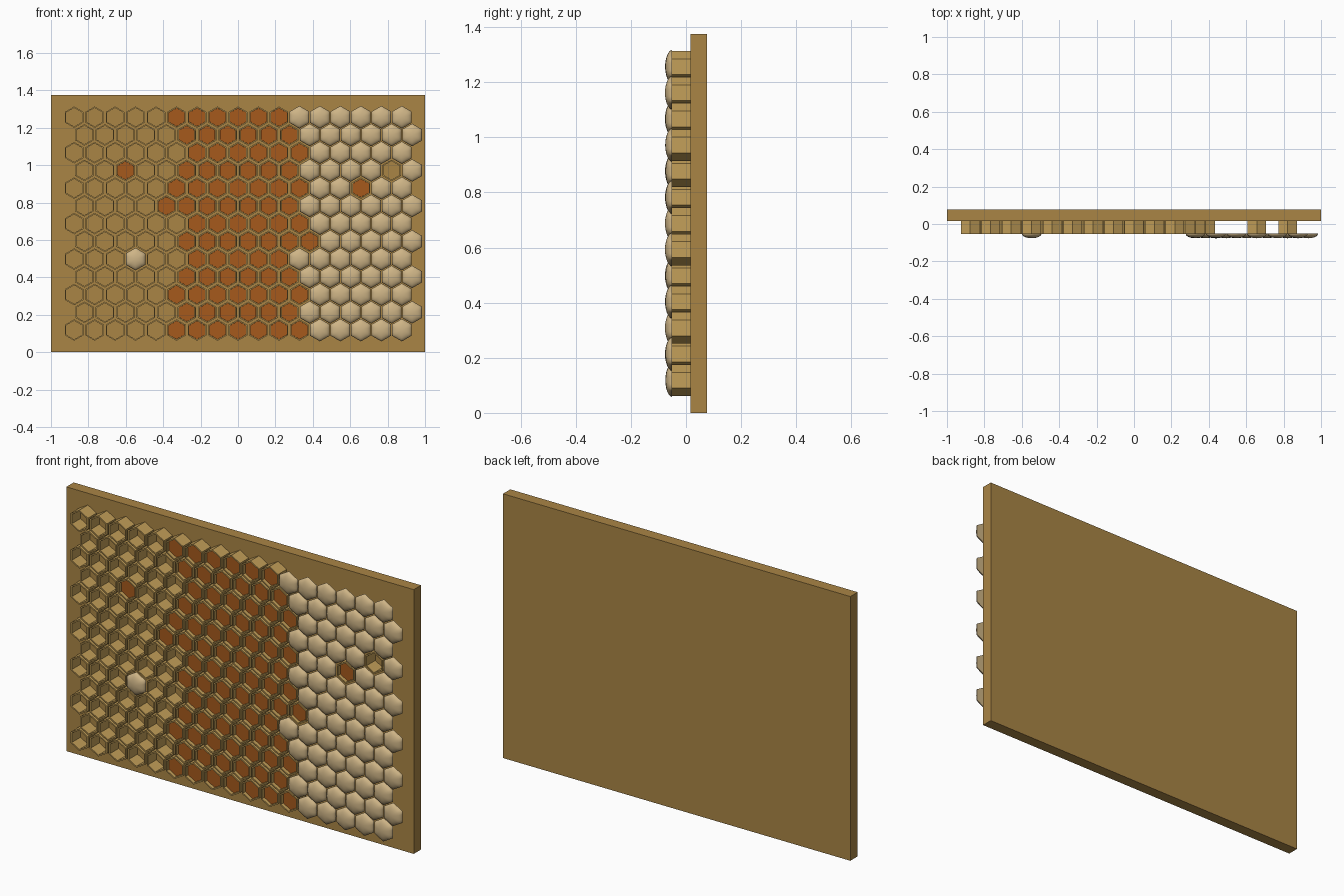
import bpy, bmesh, math, random

if "Cube" in bpy.data.objects:
    bpy.data.objects.remove(bpy.data.objects["Cube"])

random.seed(4)
D = 0.1095                      # cell pitch
ROW = D * math.sqrt(3) / 2      # row pitch
H = 1.375                       # board height
BOARD_Y, FRONT_Y, BACK_Y = 0.017, -0.054, 0.077


def material(name, rgb):
    m = bpy.data.materials.new(name)
    m.diffuse_color = (*rgb, 1)
    m.use_nodes = True
    m.node_tree.nodes["Principled BSDF"].inputs["Base Color"].default_value = m.diffuse_color
    return m


def finish(bm, name, mat):
    bmesh.ops.recalc_face_normals(bm, faces=bm.faces)
    me = bpy.data.meshes.new(name)
    bm.to_mesh(me)
    bm.free()
    ob = bpy.data.objects.new(name, me)
    bpy.context.collection.objects.link(ob)
    me.materials.append(mat)
    return ob


def ring(bm, cx, cz, r, y, n=6, round_=0.0):
    # pointy-top hexagon outline, blended towards a circle by round_
    out = []
    for i in range(n):
        a = 2 * math.pi * i / n
        local = (a % (math.pi / 3)) - math.pi / 6
        hexr = math.cos(math.pi / 6) / math.cos(local)
        k = r * (hexr * (1 - round_) + 0.94 * round_)
        out.append(bm.verts.new((cx + k * math.sin(a), y, cz + k * math.cos(a))))
    return out


def bridge(bm, a, b, smooth=False):
    n = len(a)
    for i in range(n):
        f = bm.faces.new((a[i], a[(i + 1) % n], b[(i + 1) % n], b[i]))
        f.smooth = smooth


def add_wall(bm, cx, cz):
    loops = [ring(bm, cx, cz, r, y) for r, y in
             ((0.0572, BOARD_Y), (0.0572, FRONT_Y), (0.0495, FRONT_Y), (0.0495, BOARD_Y))]
    for i in range(4):
        bridge(bm, loops[i], loops[(i + 1) % 4])


def add_honey(bm, cx, cz):
    back, front = ring(bm, cx, cz, 0.049, BOARD_Y), ring(bm, cx, cz, 0.049, -0.036)
    bridge(bm, back, front)
    bm.faces.new(front)
    bm.faces.new(back)


def add_cap(bm, cx, cz):
    h = random.uniform(0.021, 0.0235)
    prev = ring(bm, cx, cz, 0.0605, FRONT_Y + 0.003, 24)
    bm.faces.new(prev)
    for k in range(1, 6):
        a = math.pi / 2 * k / 6
        cur = ring(bm, cx, cz, 0.0605 * math.cos(a), FRONT_Y + 0.003 - (h + 0.002) * math.sin(a),
                   24, k / 6)
        bridge(bm, prev, cur, True)
        prev = cur
    tip = bm.verts.new((cx, FRONT_Y + 0.001 - h, cz))
    for i in range(24):
        bm.faces.new((prev[i], prev[(i + 1) % 24], tip)).smooth = True


# backing board
bm = bmesh.new()
bmesh.ops.create_cube(bm, size=1)
for v in bm.verts:
    v.co = (v.co.x * 2, (BOARD_Y + BACK_Y) / 2 + v.co.y * (BACK_Y - BOARD_Y), (v.co.z + 0.5) * H)
finish(bm, "backing_board", material("board_wax", (0.40, 0.235, 0.06)))

# first honey column and first capped column of each row, bottom to top
spans = [(5, 12), (5, 11), (5, 12), (5, 11), (6, 11), (5, 12), (6, 12),
         (4, 11), (5, 12), (5, 11), (6, 12), (5, 11), (5, 11)]
# stray cells: (row, column) -> kind
stray = {(9, 2): "honey", (4, 3): "cap", (9, 15): "empty", (8, 14): "honey"}

walls, honey, caps = bmesh.new(), bmesh.new(), bmesh.new()
for r, (h0, c0) in enumerate(spans):
    for c in range(17):
        x = (c - 8 + 0.5 * (r % 2)) * D
        z = H / 2 + (r - 6) * ROW
        kind = stray.get((r, c), "empty" if c < h0 else "honey" if c < c0 else "cap")
        if kind == "cap":
            add_cap(caps, x, z)
        else:
            add_wall(walls, x, z)
            if kind == "honey":
                add_honey(honey, x, z)

finish(walls, "cell_walls", material("cell_wax", (0.55, 0.35, 0.10)))
finish(honey, "honey_fill", material("honey", (0.38, 0.10, 0.012)))
finish(caps, "wax_caps", material("cap_wax", (0.62, 0.46, 0.24)))
